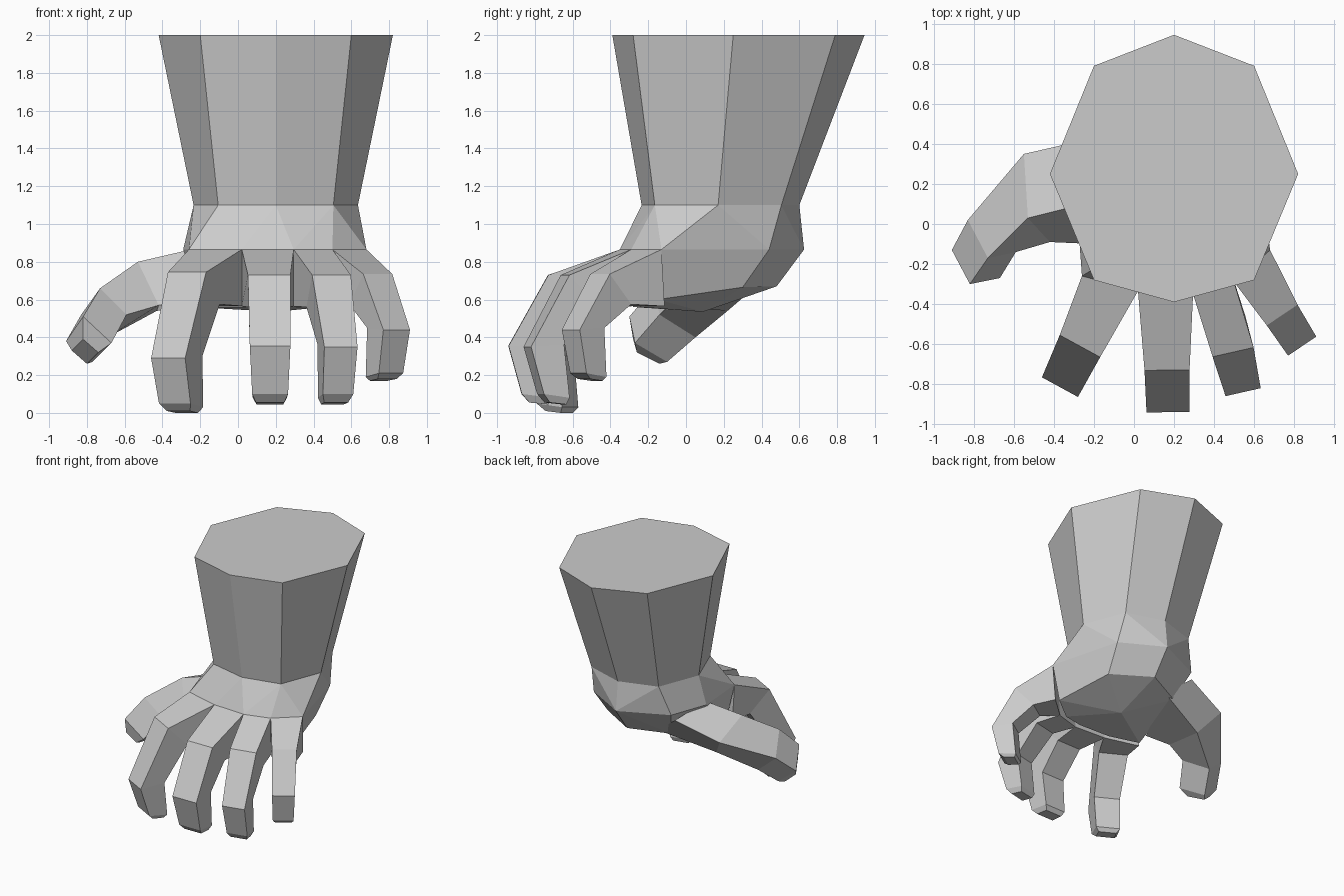
import bpy, bmesh
from mathutils import Vector

cube = bpy.data.objects.get("Cube")
if cube:
    bpy.data.objects.remove(cube)

skin = bpy.data.materials.new("plain grey")
skin.use_nodes = True
GREY = (0.6, 0.6, 0.6, 1)
skin.diffuse_color = GREY
skin.node_tree.nodes["Principled BSDF"].inputs["Base Color"].default_value = GREY


def finish(bm, name):
    bmesh.ops.recalc_face_normals(bm, faces=bm.faces)
    mesh = bpy.data.meshes.new(name)
    bm.to_mesh(mesh)
    bm.free()
    mesh.materials.append(skin)
    obj = bpy.data.objects.new(name, mesh)
    bpy.context.collection.objects.link(obj)


def loft(name, rings):
    """Skin a list of equal-length closed rings and cap both ends."""
    bm = bmesh.new()
    loops = [[bm.verts.new(p) for p in ring] for ring in rings]
    n = len(loops[0])
    for a, b in zip(loops, loops[1:]):
        for i in range(n):
            j = (i + 1) % n
            bm.faces.new((a[i], a[j], b[j], b[i]))
    bm.faces.new(loops[0])
    bm.faces.new(loops[-1])
    finish(bm, name)


def octagon(half, mid, ys, z):
    """Arm section, symmetric about the arm axis; ys run from front to back."""
    cx = 0.2
    front, front_side, side, back_side, back = ys
    return [(cx, front, z), (cx + mid, front_side, z), (cx + half, side, z),
            (cx + mid, back_side, z), (cx, back, z), (cx - mid, back_side, z),
            (cx - half, side, z), (cx - mid, front_side, z)]


# Forearm
wrist = octagon(0.435, 0.305, (-0.235, -0.165, 0.17, 0.505, 0.6), 1.1)
elbow = octagon(0.62, 0.4, (-0.39, -0.28, 0.25, 0.79, 0.945), 2.0)
loft("forearm", [wrist, elbow])

# Palm: hull of the wrist, the knuckle line and the heel
knuckles = [(-0.26, -0.26), (0.02, -0.335), (0.295, -0.35), (0.5, -0.29), (0.68, -0.13)]
heel_top = [(0.53, 0.44), (0.2, 0.625), (-0.18, 0.45), (-0.29, 0.15)]
underside = [(0.5, 0.3, 0.665), (0.2, 0.48, 0.67), (-0.1, 0.34, 0.65), (0.6, -0.15, 0.6),
             (0.45, -0.25, 0.56), (0.2, 0.09, 0.535), (0.02, -0.27, 0.56),
             (-0.22, -0.2, 0.56), (0.295, -0.28, 0.56)]
bm = bmesh.new()
for p in wrist + [(x, y, 0.865) for x, y in knuckles + heel_top] + underside:
    bm.verts.new(p)
hull = bmesh.ops.convex_hull(bm, input=bm.verts)
bmesh.ops.delete(bm, geom=[v for v in hull["geom_interior"] if v.is_valid], context='VERTS')
bmesh.ops.dissolve_limit(bm, angle_limit=0.05, verts=bm.verts, edges=bm.edges)
finish(bm, "palm")


def finger(name, root, heading, joints):
    """Each joint: middle of the back edge (x, y, z), width, depth, drop to the pad side."""
    fwd = Vector((*heading, 0)).normalized()
    side = Vector((-fwd.y, fwd.x, 0))
    a, b = (Vector((*knuckles[root + k], 0.865)) for k in (0, 1))
    down = Vector((0, 0, -0.3)) - fwd * 0.02
    rings = [[a, b, b + down, a + down]]
    for x, y, z, width, depth, drop in joints:
        c, w = Vector((x, y, z)), side * width / 2
        pad = c - fwd * depth - Vector((0, 0, drop))
        rings.append([c - w, c + w, pad + w * 0.95, pad - w * 0.95])
    loft(name, rings)


finger("index_finger", 0, (-0.48, -0.88), [
    (-0.27, -0.61, 0.745, 0.23, 0.16, 0.17), (-0.37, -0.815, 0.29, 0.205, 0.2, -0.01),
    (-0.335, -0.745, 0.05, 0.19, 0.15, 0.02), (-0.315, -0.71, 0.01, 0.14, 0.09, 0.01)])
finger("middle_finger", 1, (0.01, -1), [
    (0.165, -0.73, 0.73, 0.225, 0.17, 0.17), (0.17, -0.94, 0.355, 0.215, 0.2, -0.01),
    (0.17, -0.87, 0.1, 0.19, 0.16, 0.02), (0.17, -0.83, 0.055, 0.15, 0.1, 0.01)])
finger("ring_finger", 2, (0.22, -0.97), [
    (0.495, -0.64, 0.73, 0.21, 0.16, 0.17), (0.545, -0.84, 0.35, 0.18, 0.18, -0.01),
    (0.53, -0.77, 0.1, 0.165, 0.14, 0.02), (0.52, -0.735, 0.055, 0.13, 0.09, 0.01)])
finger("little_finger", 3, (0.56, -0.83), [
    (0.74, -0.455, 0.735, 0.185, 0.14, 0.16), (0.84, -0.61, 0.44, 0.17, 0.16, -0.01),
    (0.81, -0.57, 0.21, 0.155, 0.13, 0.02), (0.79, -0.54, 0.18, 0.12, 0.08, 0.01)])

# Thumb: upper front, lower front, lower back, upper back corner per section
loft("thumb", [
    [(-0.25, 0.1, 0.865), (-0.2, -0.1, 0.57), (0, 0.36, 0.66), (-0.2, 0.43, 0.82)],
    [(-0.53, 0.03, 0.8), (-0.42, -0.09, 0.57), (-0.43, 0.22, 0.54), (-0.55, 0.35, 0.7)],
    [(-0.73, -0.17, 0.66), (-0.59, -0.14, 0.52), (-0.69, 0.05, 0.4), (-0.83, 0.02, 0.52)],
    [(-0.82, -0.3, 0.51), (-0.67, -0.27, 0.37), (-0.77, -0.1, 0.27), (-0.91, -0.13, 0.38)],
    [(-0.82, -0.28, 0.39), (-0.74, -0.26, 0.32), (-0.8, -0.14, 0.26), (-0.88, -0.17, 0.33)]])
